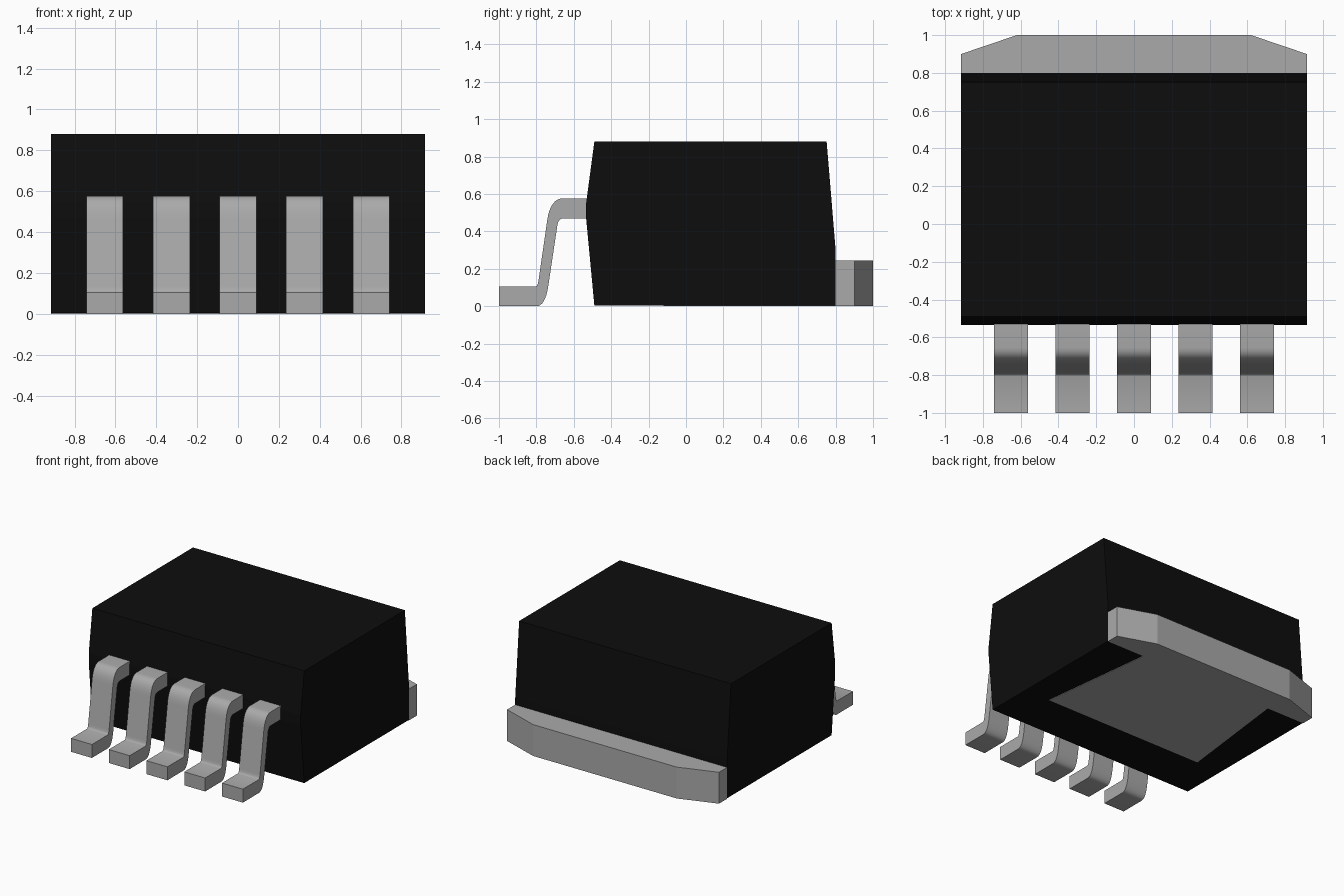
import bpy
import bmesh
import math
from mathutils import Vector

if "Cube" in bpy.data.objects:
    bpy.data.objects.remove(bpy.data.objects["Cube"])


def material(name, value):
    m = bpy.data.materials.new(name)
    m.diffuse_color = (value, value, value, 1.0)
    m.use_nodes = True
    m.node_tree.nodes["Principled BSDF"].inputs["Base Color"].default_value = m.diffuse_color
    return m


BLACK = material("black plastic", 0.0042)
METAL = material("tinned metal", 0.40)


def prism(name, outline, offset, mat):
    """Extrude a closed outline of 3D points along offset."""
    bm = bmesh.new()
    face = bm.faces.new([bm.verts.new(p) for p in outline])
    ext = bmesh.ops.extrude_face_region(bm, geom=[face])
    moved = [v for v in ext["geom"] if isinstance(v, bmesh.types.BMVert)]
    bmesh.ops.translate(bm, verts=moved, vec=offset)
    bmesh.ops.recalc_face_normals(bm, faces=bm.faces)
    mesh = bpy.data.meshes.new(name)
    bm.to_mesh(mesh)
    bm.free()
    mesh.materials.append(mat)
    obj = bpy.data.objects.new(name, mesh)
    bpy.context.collection.objects.link(obj)
    return obj


def bend(a, c, b, n=8):
    """Rounded corner from a to b, pulled towards c."""
    a, c, b = Vector(a), Vector(c), Vector(b)
    return [tuple((1 - t) ** 2 * a + 2 * t * (1 - t) * c + t * t * b)
            for t in (i / n for i in range(n + 1))]


HALF = 0.915

# Moulded body: side profile with drafted front and back
body = [(-0.49, 0.004), (-0.534, 0.47), (-0.534, 0.55), (-0.49, 0.88),
        (0.752, 0.88), (0.80, 0.30), (0.80, 0.004)]
prism("body", [(-HALF, y, z) for y, z in body], (2 * HALF, 0, 0), BLACK)

# Heat tab: tapered pad under the body, wide chamfered plate behind it
half_tab = [(0.695, -0.12), (0.585, 0.79), (0.585, 0.80),
            (HALF, 0.80), (HALF, 0.90), (0.62, 1.0)]
tab = half_tab + [(-x, y) for x, y in reversed(half_tab)]
prism("heat_tab", [(x, y, 0) for x, y in tab], (0, 0, 0.245), METAL)

# Five bent leads
lead = [(-1.0, 0.0)]
lead += bend((-0.80, 0.0), (-0.752, 0.0), (-0.736, 0.11))
lead += bend((-0.688, 0.43), (-0.682, 0.47), (-0.655, 0.47))
lead += [(-0.51, 0.47), (-0.51, 0.577)]
lead += bend((-0.655, 0.577), (-0.725, 0.577), (-0.742, 0.46))
lead += bend((-0.788, 0.14), (-0.793, 0.105), (-0.805, 0.105), 4)
lead += [(-1.0, 0.105)]
WIDTH = 0.18
for i in range(5):
    x0 = (i - 2) * 0.326 - WIDTH / 2
    obj = prism(f"lead_{i + 1}", [(x0, y, z) for y, z in lead],
                (WIDTH, 0, 0), METAL)
    bpy.ops.object.select_all(action='DESELECT')
    obj.select_set(True)
    bpy.context.view_layer.objects.active = obj
    bpy.ops.object.shade_smooth_by_angle(angle=math.radians(35))
